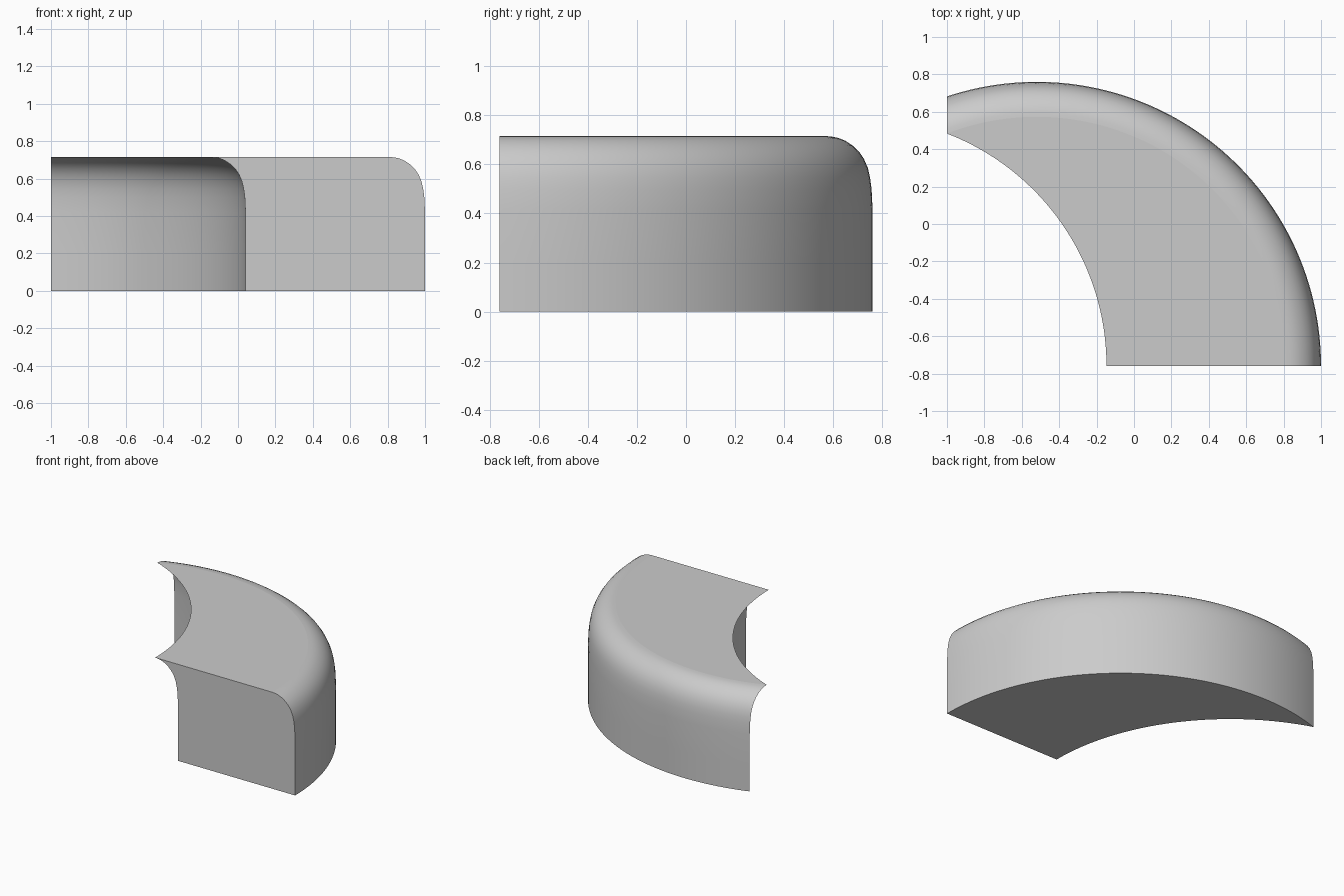
import bpy, bmesh, math

if "Cube" in bpy.data.objects:
    bpy.data.objects.remove(bpy.data.objects["Cube"])

R = 1.52                    # wall radius at the base
Y0 = -0.76                  # front plane, holds both arc centres
HALF = 0.48                 # each arc centre sits this far from x = -1
N = 64                      # segments along each arc

# Rounded wall profile shared by the outer and inner walls: (inset, height)
PROFILE = [(0, 0), (0, 0.2), (0, 0.42), (0.004, 0.50), (0.010, 0.545),
           (0.019, 0.585), (0.035, 0.622), (0.055, 0.652), (0.08, 0.676),
           (0.11, 0.696), (0.14, 0.708), (0.165, 0.713), (0.187, 0.715)]


def arc(bm, cx, r, z):
    """Arc from the front plane to the thin tip at x = -1, tip excluded."""
    end = math.acos((-1 - cx) / r)
    return [bm.verts.new((cx + r * math.cos(end * i / N),
                          Y0 + r * math.sin(end * i / N), z)) for i in range(N)]


bm = bmesh.new()
outer, inner = [], []
for inset, z in PROFILE:
    r = R - inset
    tip = bm.verts.new((-1, Y0 + math.sqrt(r * r - HALF * HALF), z))
    outer.append(arc(bm, -1 + HALF, r, z) + [tip])
    inner.append(arc(bm, -1 - HALF, r, z) + [tip])

# Curved outer and inner walls
for wall in (outer, inner):
    for a, b in zip(wall, wall[1:]):
        for i in range(N):
            bm.faces.new((a[i], a[i + 1], b[i + 1], b[i])).smooth = True

# Flat bottom and top
for level in (0, -1):
    o, n = outer[level], inner[level]
    for i in range(N - 1):
        bm.faces.new((o[i], o[i + 1], n[i + 1], n[i]))
    bm.faces.new((o[N - 1], o[N], n[N - 1]))

# Flat front end
for k in range(len(PROFILE) - 1):
    bm.faces.new((outer[k][0], outer[k + 1][0], inner[k + 1][0], inner[k][0]))

bmesh.ops.recalc_face_normals(bm, faces=bm.faces[:])
mesh = bpy.data.meshes.new("curved_block")
flat = [not f.smooth for f in bm.faces]
bm.to_mesh(mesh)
bm.free()
block = bpy.data.objects.new("curved_block", mesh)
bpy.context.collection.objects.link(block)

# Smooth walls, crisp flat faces
bpy.context.view_layer.objects.active = block
block.select_set(True)
bpy.ops.object.shade_smooth_by_angle(angle=math.radians(35))
for poly, is_flat in zip(mesh.polygons, flat):
    poly.use_smooth = not is_flat
